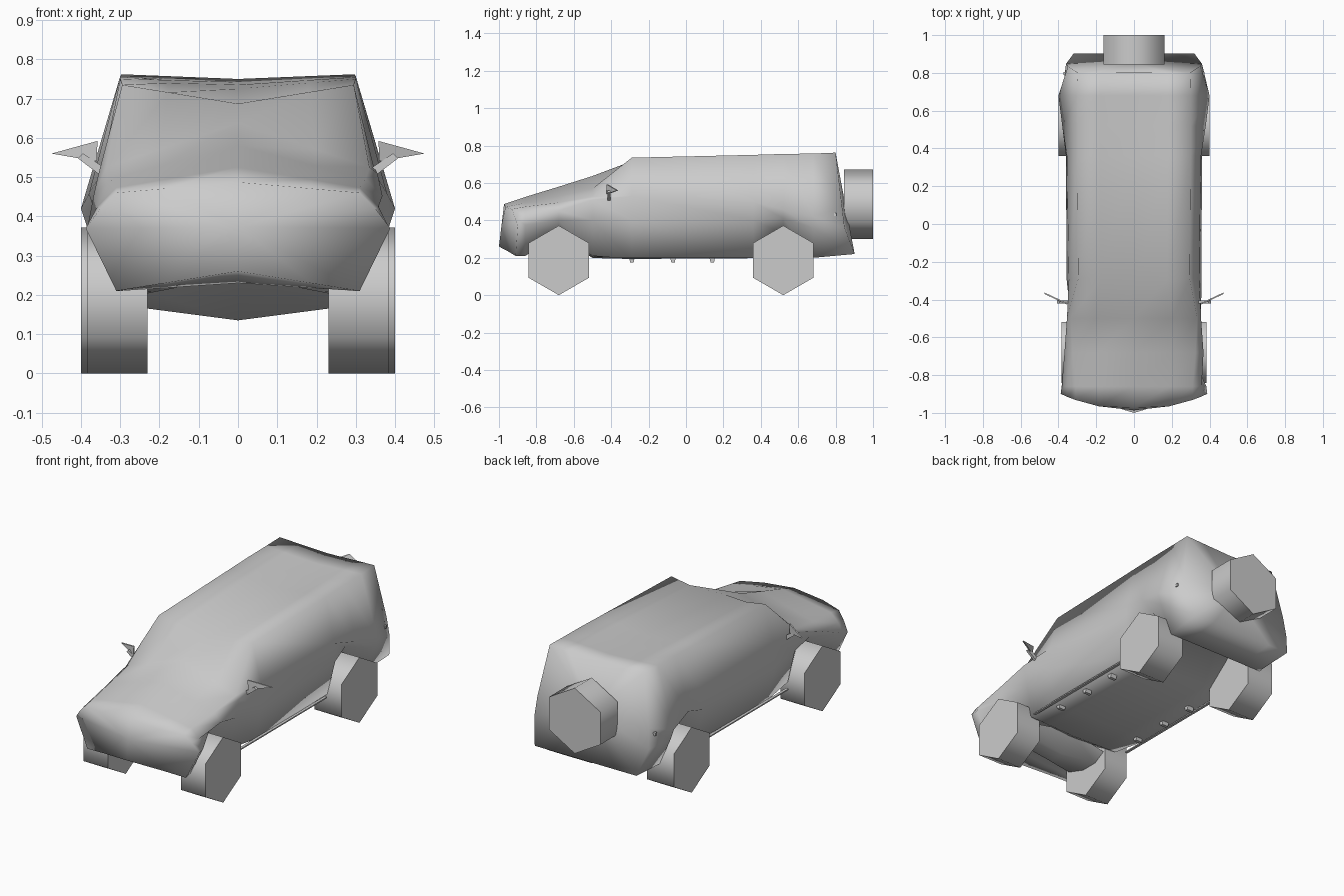
import bpy
import bmesh
from math import sin, cos, pi, radians

old = bpy.data.objects.get("Cube")
if old:
    bpy.data.objects.remove(old, do_unlink=True)

# One plain grey for every part
grey = bpy.data.materials.new("plain grey")
grey.use_nodes = True
colour = (0.6, 0.6, 0.6, 1.0)
grey.diffuse_color = colour
grey.node_tree.nodes["Principled BSDF"].inputs["Base Color"].default_value = colour


def loft(name, rings, angle=65, fan=False):
    """Skin a list of closed rings and cap both ends."""
    mesh = bpy.data.meshes.new(name)
    bm = bmesh.new()
    loops = [[bm.verts.new(point) for point in ring] for ring in rings]
    count = len(loops[0])
    for first, second in zip(loops, loops[1:]):
        for i in range(count):
            j = (i + 1) % count
            bm.faces.new((first[i], first[j], second[j], second[i]))
    for loop in (loops[0], loops[-1]):
        if fan:
            # Hub halfway down the centre line of the end panel
            hub = bm.verts.new((loop[0].co + loop[count // 2].co) / 2)
            for i in range(count):
                bm.faces.new((loop[i], loop[(i + 1) % count], hub))
        else:
            bm.faces.new(loop)
    bmesh.ops.recalc_face_normals(bm, faces=bm.faces)
    bm.to_mesh(mesh)
    bm.free()
    mesh.materials.append(grey)
    obj = bpy.data.objects.new(name, mesh)
    bpy.context.collection.objects.link(obj)
    bpy.ops.object.select_all(action="DESELECT")
    bpy.context.view_layer.objects.active = obj
    obj.select_set(True)
    bpy.ops.object.shade_smooth_by_angle(angle=radians(angle))
    return obj


def hexagon(radius):
    return [(radius * sin(i * pi / 3), radius * cos(i * pi / 3)) for i in range(6)]


def box(name, low, high):
    """Box between two opposite corners."""
    rings = []
    for y in (low[1], high[1]):
        rings.append([(low[0], y, low[2]), (high[0], y, low[2]),
                      (high[0], y, high[2]), (low[0], y, high[2])])
    return loft(name, rings, angle=30)


# Body: y, centre top z, then edge, belt, waist and sill (x, z), then floor z
stations = [
    (-1.0, .487, (.31, .46), (.35, .42), (.388, .37), (.31, .21), .26),
    (-.86, .525, (.31, .473), (.358, .425), (.383, .375), (.3, .21), .23),
    (-.68, .58, (.325, .495), (.368, .452), (.3, .4), (.22, .32), .3),
    (-.5, .637, (.335, .525), (.355, .51), (.335, .4), (.29, .21), .2),
    (-.29, .687, (.295, .735), (.345, .53), (.357, .4), (.31, .193), .193),
    (.36, .725, (.3, .75), (.355, .5), (.36, .4), (.31, .2), .2),
    (.52, .735, (.3, .755), (.38, .457), (.31, .41), (.22, .33), .32),
    (.68, .742, (.3, .757), (.4, .42), (.38, .36), (.31, .2), .2),
    (.8, .75, (.297, .762), (.35, .47), (.36, .36), (.32, .22), .22),
]
windscreen = stations[4][0]


def place(x, y, z):
    """Round off the nose, bow the windscreen and lean the tailgate."""
    if y == stations[0][0]:
        y += 0.12 * (z - 0.26) + 1.5 * abs(x) ** 3 + (0.05 if z < 0.25 else 0)
    elif y == windscreen and x == 0 and z > 0.5:
        y -= 0.06
    elif y == stations[-1][0]:
        y += 0.12 * (0.76 - z) + (0.037 if z < 0.25 else 0)
    return (x, y, z)


def between(x, z, centre):
    """Point partway from the centre line to a side point."""
    return (0.6 * x, centre + 0.6 * (z - centre))


rings = []
for y, top, *side, floor in stations:
    half = [between(*side[0], top), *side, between(*side[-1], floor)]
    ring = [place(0, y, top)]
    ring += [place(x, y, z) for x, z in half]
    ring.append(place(0, y, floor))
    ring += [place(-x, y, z) for x, z in reversed(half)]
    rings.append(ring)
loft("body_shell", rings, angle=180, fan=True)

# Wheels
radius = 0.186
for side, label in ((1, "left"), (-1, "right")):
    for end, y, outer in (("front", -.68, .383), ("rear", .52, .4)):
        loft(f"{end}_{label}_wheel",
             [[(side * x, y + a, radius + b) for a, b in hexagon(radius)]
              for x in (.23, outer)])

# Spare wheel on the tailgate
loft("spare_wheel", [[(a, y, .485 + b) for a, b in hexagon(radius)]
                     for y in (.845, 1.0)])

# Front axle guard, deepest in the middle
guard = []
for x, low, high in ((-.23, .165, .205), (0, .135, .25), (.23, .165, .205)):
    guard.append([(x, -.82, high), (x, -.7, low), (x, -.6, low), (x, -.53, high)])
loft("axle_guard", guard, angle=80)

for side, label in ((1, "left"), (-1, "right")):
    # Door mirror: thin triangular head on a slanted arm
    head = [(.358, -.425, .592), (.475, -.37, .56), (.36, -.425, .54)]
    loft(f"{label}_mirror_head",
         [[(side * x, y + depth, z) for x, y, z in head] for depth in (0, .008)],
         angle=30)
    arm = [(.335, .52), (.395, .56), (.408, .548), (.345, .5)]
    loft(f"{label}_mirror_arm",
         [[(side * x, y, z) for x, z in arm] for y in (-.42, -.405)], angle=30)

    # Side step with its hanging brackets
    box(f"{label}_side_step", (side * .315, -.45, .195), (side * .33, .33, .202))
    for n, y in enumerate((-.29, -.07, .14)):
        bracket = [(y - .015, .2), (y + .015, .2), (y + .01, .175), (y - .008, .175)]
        loft(f"{label}_step_bracket_{n}",
             [[(side * x, a, z) for a, z in bracket] for x in (.25, .29)], angle=30)

    # Small catch on the rear quarter
    box(f"{label}_rear_catch", (side * .34, .79, .422), (side * .372, .805, .44))
